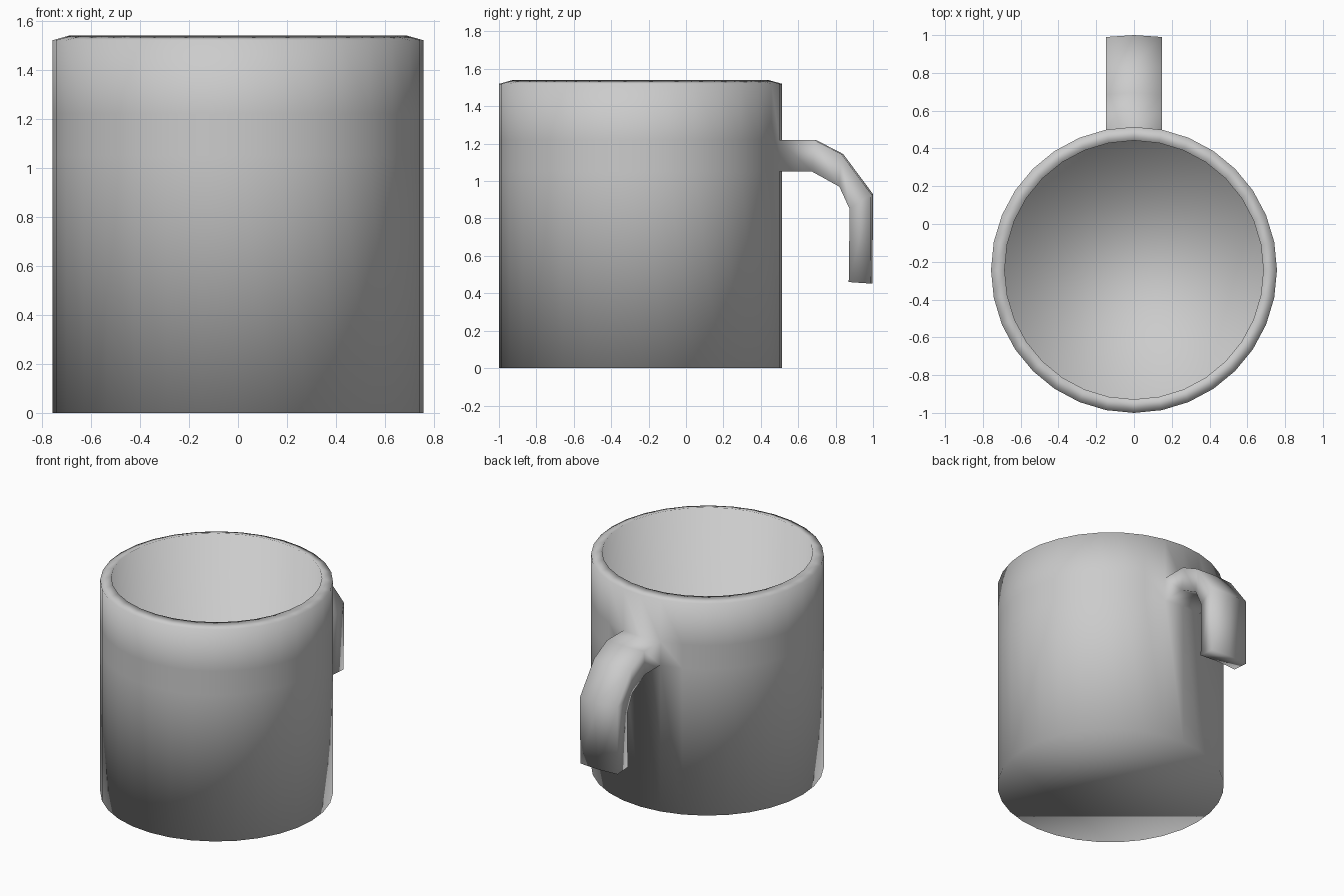
import bpy, bmesh
from math import sin, cos, pi

if "Cube" in bpy.data.objects:
    bpy.data.objects.remove(bpy.data.objects["Cube"])

SIDES, CY, R, R_IN = 32, -0.243, 0.757, 0.685
bm = bmesh.new()

# Mug wall, rim, inner wall: (radius, z) lathe profile from foot to inner floor
profile = [(R, 0), (R, 1.05), (R, 1.22), (R, 1.52), (R_IN, 1.54), (R_IN, 0.07)]
rings = []
for r, z in profile:
    rings.append([bm.verts.new((r * sin(2 * pi * i / SIDES), CY + r * cos(2 * pi * i / SIDES), z))
                  for i in range(SIDES)])
for level, (a, b) in enumerate(zip(rings, rings[1:])):
    for i in range(SIDES):
        if level == 1 and i in (0, SIDES - 1):
            continue  # opening where the handle grows out of the wall
        j = (i + 1) % SIDES
        bm.faces.new((a[i], a[j], b[j], b[i]))
bm.faces.new(rings[0])
bm.faces.new(rings[-1])

# Handle: sections swept from the two open wall faces, (upper y, z, lower y, z)
lo, hi = rings[1], rings[2]
prev = [hi[-1], hi[0], hi[1], lo[1], lo[0], lo[-1]]
sections = [(0.685, 1.22, 0.675, 1.05), (0.83, 1.145, 0.82, 0.97),
            (0.99, 0.93, 0.875, 0.85), (0.987, 0.452, 0.87, 0.46)]
w = R * sin(2 * pi / SIDES)
for uy, uz, ly, lz in sections:
    ring = [bm.verts.new(p) for p in (
        (-w, uy, uz), (0, uy + 0.01, uz), (w, uy, uz),
        (w, ly, lz), (0, ly + 0.01, lz), (-w, ly, lz))]
    for i in range(6):
        j = (i + 1) % 6
        bm.faces.new((prev[i], prev[j], ring[j], ring[i]))
    prev = ring
# Blunt free end
bm.faces.new((prev[0], prev[1], prev[4], prev[5]))
bm.faces.new((prev[1], prev[2], prev[3], prev[4]))

bmesh.ops.recalc_face_normals(bm, faces=bm.faces[:])
for f in bm.faces:
    f.smooth = True
mesh = bpy.data.meshes.new("mug")
bm.to_mesh(mesh)
bm.free()
bpy.context.collection.objects.link(bpy.data.objects.new("mug", mesh))
